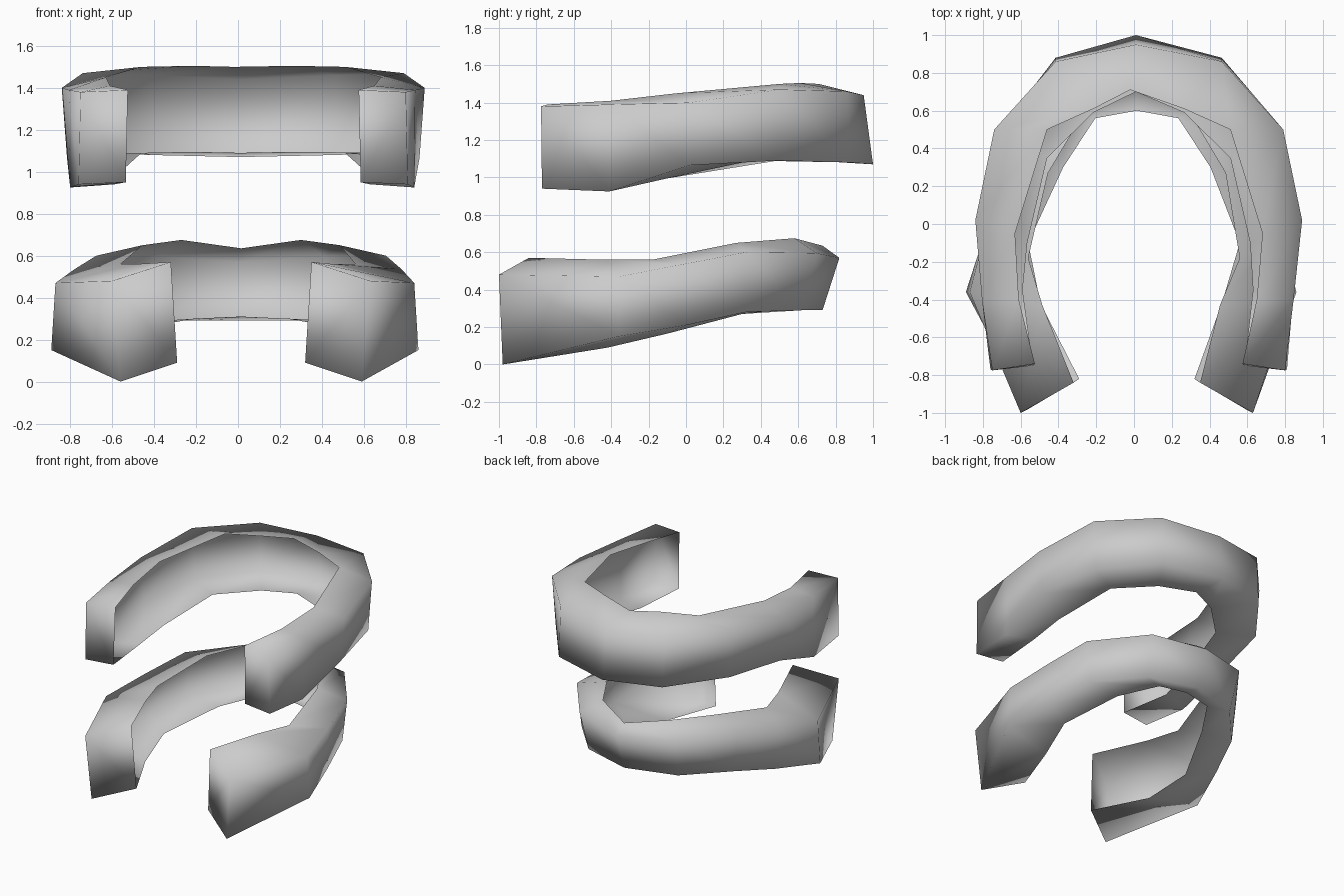
import bpy, bmesh

grey = bpy.data.materials.new("plain grey")
grey.diffuse_color = (0.6, 0.6, 0.6, 1)


def arch(name, stations):
    """Sweep four-cornered sections from one open end to the back, then mirror them.
    The inner side stays open, so the arch is a hollow channel with end walls."""
    path = [(s, 1) for s in stations] + [(s, -1) for s in stations[-2::-1]]
    bm = bmesh.new()
    rings = [[bm.verts.new((s[0] + m * x, y, z)) for x, y, z in s[1:]] for s, m in path]
    inner = []
    for a, b in zip(rings, rings[1:]):
        for i in range(4):
            j = (i + 1) % 4
            f = bm.faces.new((a[i], a[j], b[j], b[i]))
            if i == 2:
                inner.append(f)
    # blunt end faces
    bm.faces.new(rings[0])
    bm.faces.new(rings[-1])
    bmesh.ops.recalc_face_normals(bm, faces=bm.faces[:])
    # open the channel
    bmesh.ops.delete(bm, geom=inner, context='FACES_ONLY')
    for f in bm.faces:
        f.smooth = True
    mesh = bpy.data.meshes.new(name)
    bm.to_mesh(mesh)
    bm.free()
    mesh.materials.append(grey)
    ob = bpy.data.objects.new(name, mesh)
    bpy.context.collection.objects.link(ob)


# each section: centre x, then outer top, outer bottom, inner bottom, inner top
arch("upper_arch", [
    [.025, (.775, -.775, 1.38), (.785, -.77, .94), (.56, -.75, .95), (.55, -.74, 1.39)],
    [.02, (.825, -.40, 1.39), (.82, -.41, .925), (.61, -.35, .94), (.63, -.40, 1.41)],
    [.025, (.865, .02, 1.40), (.84, .02, 1.065), (.59, -.10, .995), (.655, -.05, 1.45)],
    [.025, (.765, .50, 1.47), (.74, .49, 1.09), (.485, .35, 1.09), (.485, .50, 1.50)],
    [.025, (.44, .86, 1.46), (.44, .88, 1.08), (.24, .59, 1.095), (.24, .61, 1.505)],
    [.01, (0, .95, 1.44), (0, 1.0, 1.07), (0, .70, 1.09), (-.03, .71, 1.50)],
])

arch("lower_arch", [
    [.015, (.615, -1.0, .48), (.575, -.98, 0), (.305, -.82, .09), (.335, -.84, .57)],
    [-.015, (.855, -.36, .47), (.875, -.36, .15), (.48, -.42, .09), (.47, -.43, .56)],
    [0, (.78, -.02, .535), (.76, 0, .21), (.56, -.10, .165), (.56, -.18, .56)],
    [.015, (.69, .32, .60), (.65, .32, .28), (.39, .30, .27), (.47, .27, .65)],
    [.015, (.40, .70, .595), (.38, .62, .29), (.22, .56, .30), (.285, .58, .675)],
    [.015, (0, .82, .57), (0, .73, .29), (0, .60, .31), (0, .73, .635)],
])
